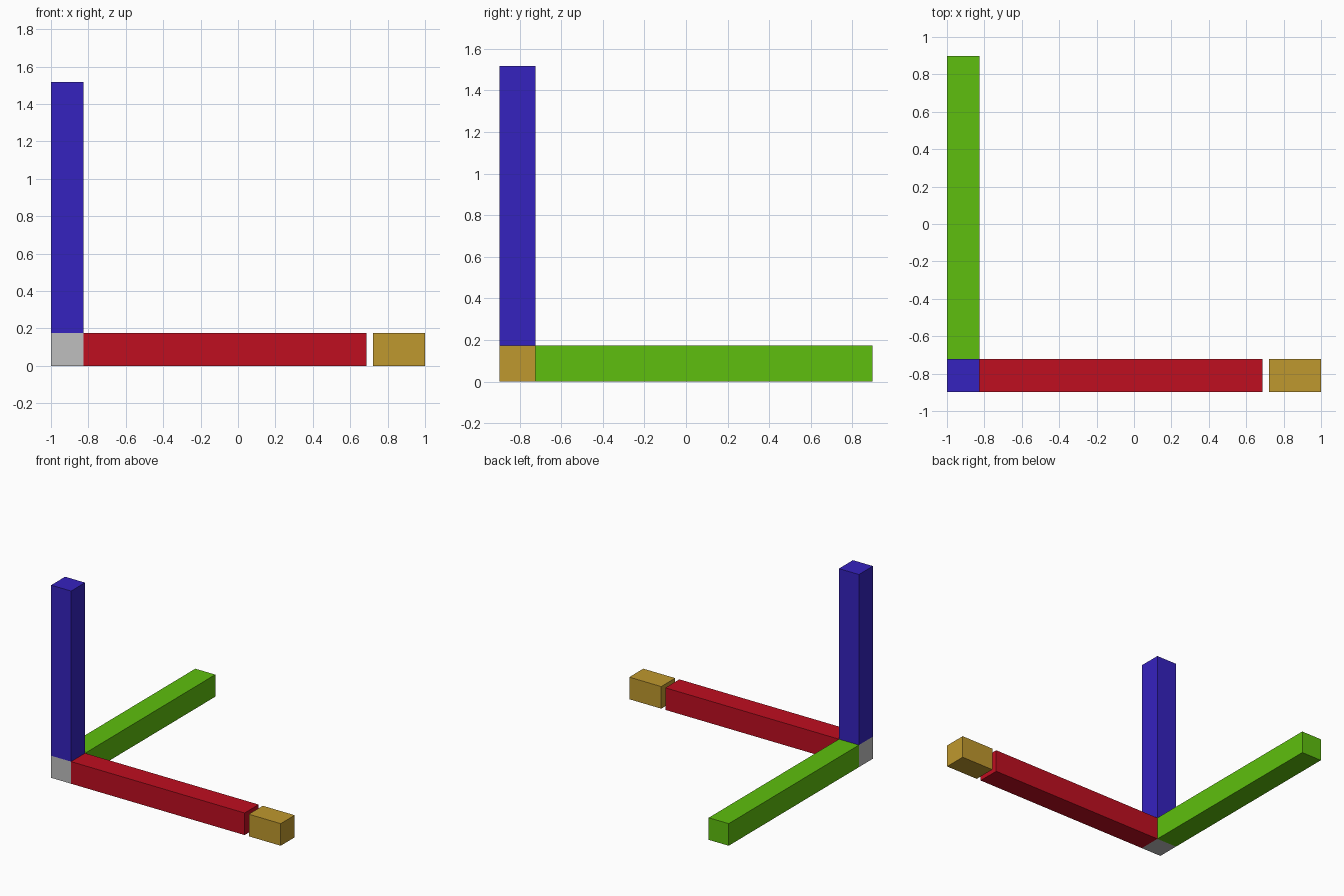
import bpy
import bmesh
from mathutils import Vector

default = bpy.data.objects.get("Cube")
if default:
    bpy.data.objects.remove(default, do_unlink=True)


def material(name, srgb):
    """Flat material from 0-255 sRGB values."""
    linear = []
    for c in srgb:
        c /= 255
        linear.append(c / 12.92 if c <= 0.04045 else ((c + 0.055) / 1.055) ** 2.4)
    colour = (*linear, 1.0)
    mat = bpy.data.materials.new(name)
    mat.use_nodes = True
    mat.diffuse_color = colour
    mat.node_tree.nodes["Principled BSDF"].inputs["Base Color"].default_value = colour
    return mat


def box(name, low, high, mat):
    """Box spanning two opposite corners, with its origin at its centre."""
    low, high = Vector(low), Vector(high)
    bm = bmesh.new()
    bmesh.ops.create_cube(bm, size=1)
    bmesh.ops.scale(bm, vec=high - low, verts=bm.verts)
    mesh = bpy.data.meshes.new(name)
    bm.to_mesh(mesh)
    bm.free()
    mesh.materials.append(mat)
    obj = bpy.data.objects.new(name, mesh)
    obj.location = (low + high) / 2
    bpy.context.collection.objects.link(obj)
    return obj


T = 0.174                 # bar thickness
X0, Y0 = -1.0, -0.897     # outer corner
X1, Y1 = X0 + T, Y0 + T   # inner corner

grey = material("grey", (191, 191, 191))
red = material("red", (191, 14, 32))
green = material("green", (94, 191, 14))
blue = material("blue", (53, 34, 191))
gold = material("gold", (191, 152, 46))

# Corner block shared by the three bars
box("corner_block", (X0, Y0, 0), (X1, Y1, T), grey)

# Bars along the three axes
box("bar_x", (X1, Y0, 0), (0.686, Y1, T), red)
box("bar_y", (X0, Y1, 0), (X1, -Y0, T), green)
box("bar_z", (X0, Y0, T), (X1, Y1, 1.517), blue)

# Separate block beyond the end of the x bar
box("end_block", (0.722, Y0, 0), (1.0, Y1, T), gold)
